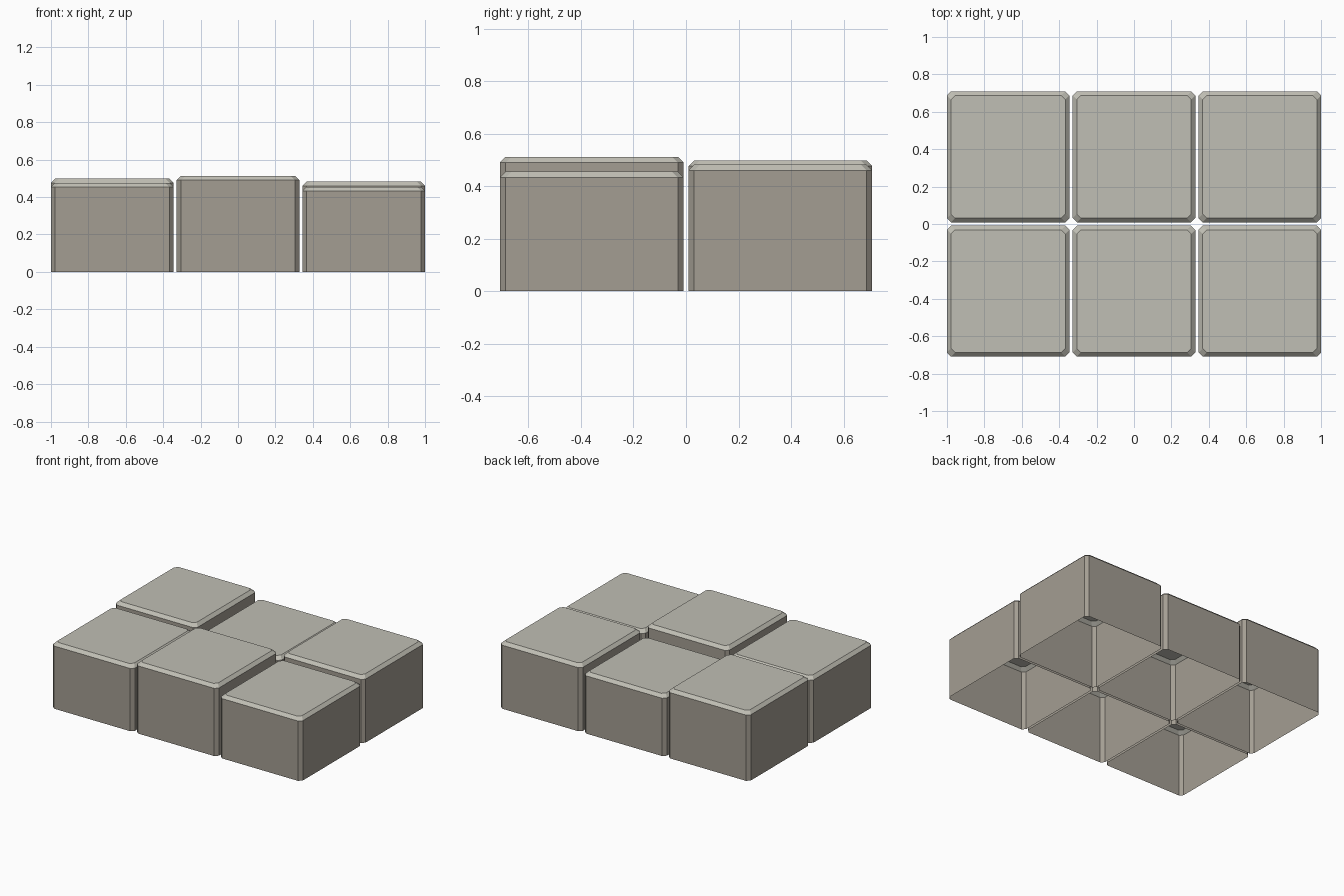
import bpy, bmesh

if "Cube" in bpy.data.objects:
    bpy.data.objects.remove(bpy.data.objects["Cube"])

C = 0.022          # chamfer size
W, D = 0.655, 0.700  # block footprint


def stone(name, rgb):
    mat = bpy.data.materials.new(name)
    mat.diffuse_color = (*rgb, 1)
    mat.use_nodes = True
    mat.node_tree.nodes["Principled BSDF"].inputs["Base Color"].default_value = mat.diffuse_color
    return mat


TOP = stone("worn_top", (0.53, 0.52, 0.46))
SIDE = stone("dark_side", (0.37, 0.34, 0.29))


def octagon(bm, cx, cy, hx, hy, z):
    # rectangle with clipped corners
    pts = [(hx, hy - C), (hx - C, hy), (C - hx, hy), (-hx, hy - C),
           (-hx, C - hy), (C - hx, -hy), (hx - C, -hy), (hx, C - hy)]
    return [bm.verts.new((cx + x, cy + y, z)) for x, y in pts]


def block(name, cx, cy, top):
    # open-bottomed block with chamfered corners and top rim
    bm = bmesh.new()
    rings = [octagon(bm, cx, cy, W / 2, D / 2, 0),
             octagon(bm, cx, cy, W / 2, D / 2, top - C),
             octagon(bm, cx, cy, W / 2 - C, D / 2 - C, top)]
    for level, (lo, hi) in enumerate(zip(rings, rings[1:])):
        for i in range(8):
            j = (i + 1) % 8
            # octagon runs anticlockwise, so this order faces outward
            face = bm.faces.new((lo[i], lo[j], hi[j], hi[i]))
            face.material_index = 1 - level
    bm.faces.new(rings[-1])
    mesh = bpy.data.meshes.new(name)
    bm.to_mesh(mesh)
    bm.free()
    mesh.materials.append(TOP)
    mesh.materials.append(SIDE)
    bpy.context.collection.objects.link(bpy.data.objects.new(name, mesh))


# paving blocks of uneven height, in two rows of three
rows = {"front": (-0.359, (0.476, 0.512, 0.455)),
        "back": (0.359, (0.498, 0.440, 0.482))}
for row, (cy, tops) in rows.items():
    for side, cx, top in zip(("left", "middle", "right"), (-0.6725, 0, 0.6725), tops):
        block(f"{row}_{side}_block", cx, cy, top)
